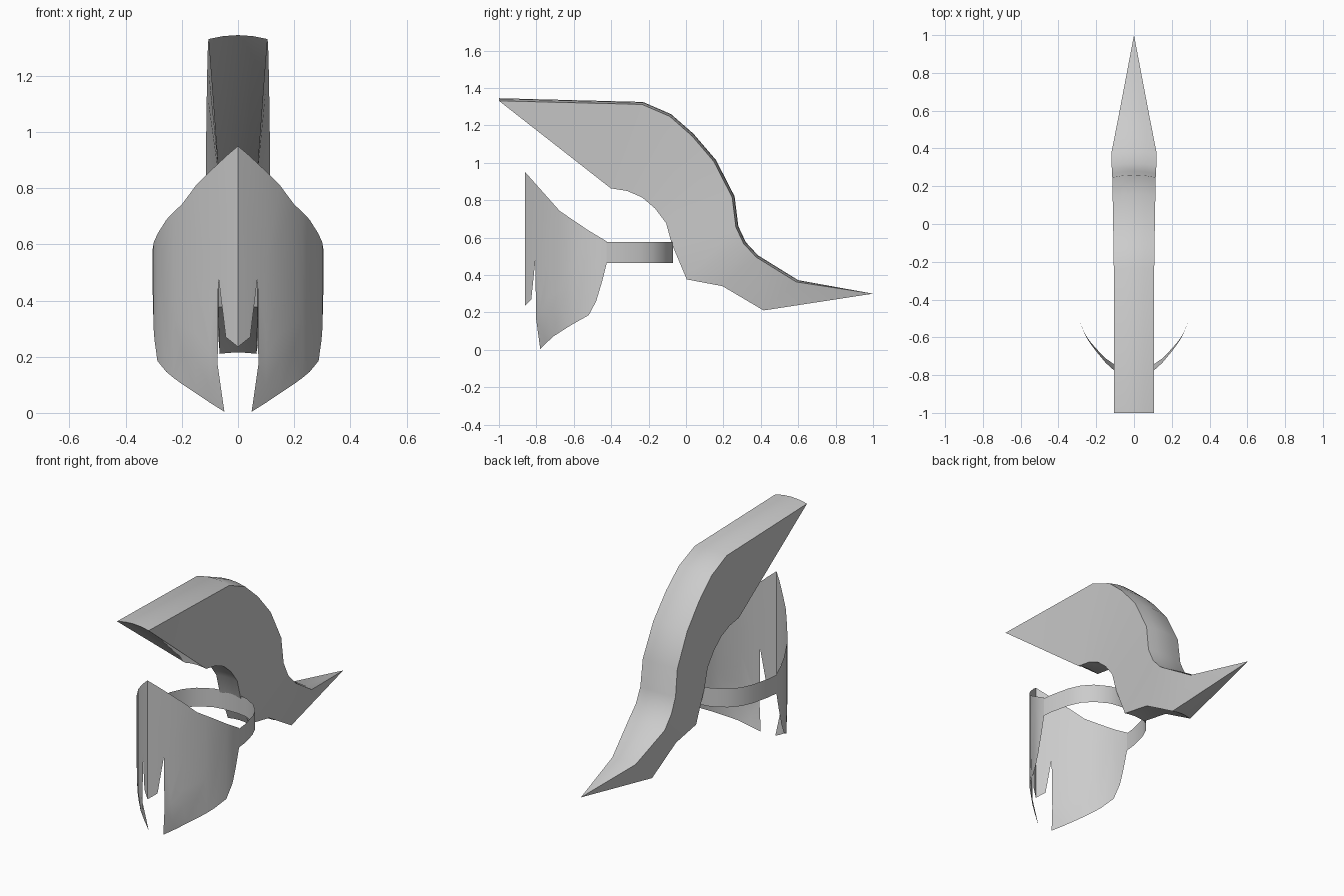
import bpy, bmesh
from mathutils import Vector

if "Cube" in bpy.data.objects:
    bpy.data.objects.remove(bpy.data.objects["Cube"], do_unlink=True)

metal = bpy.data.materials.new("plain grey")
metal.use_nodes = True
grey = (0.6, 0.6, 0.6, 1)
metal.diffuse_color = grey
metal.node_tree.nodes["Principled BSDF"].inputs["Base Color"].default_value = grey


def finish(bm, name, angle=0.6):
    mesh = bpy.data.meshes.new(name)
    bm.to_mesh(mesh)
    bm.free()
    obj = bpy.data.objects.new(name, mesh)
    bpy.context.collection.objects.link(obj)
    mesh.materials.append(metal)
    bpy.ops.object.select_all(action='DESELECT')
    obj.select_set(True)
    bpy.context.view_layer.objects.active = obj
    bpy.ops.object.shade_smooth_by_angle(angle=angle)
    return obj


def interp(points, t):
    for (a, fa), (b, fb) in zip(points, points[1:]):
        if t <= b:
            return fa + (fb - fa) * max(0, (t - a) / (b - a))
    return points[-1][1]


def face_outward(bm, centre):
    bm.normal_update()
    for f in bm.faces:
        away = f.calc_center_median() - centre
        if f.normal.x * away.x + f.normal.y * away.y < 0:
            f.normal_flip()


# Face mask: half outline as (depth, height), wrapped round a plan curve
plan = [(-.86, 0), (-.83, .04), (-.78, .10), (-.735, .15), (-.675, .20), (-.635, .23),
        (-.595, .255), (-.52, .287), (-.47, .30), (-.42, .305)]
outline = [(-.86, .95), (-.82, .893), (-.78, .84), (-.735, .795), (-.675, .742), (-.60, .69),
           (-.52, .637), (-.425, .58), (-.425, .46), (-.45, .36), (-.48, .26), (-.52, .185),
           (-.635, .125), (-.735, .07), (-.823, .004), (-.803, .17), (-.777, .38),
           (-.72, .382), (-.69, .395), (-.67, .42), (-.67, .45), (-.69, .48), (-.735, .498),
           (-.78, .498), (-.805, .485), (-.82, .46), (-.832, .38), (-.827, .27), (-.86, .235)]
bm = bmesh.new()
bm.faces.new([bm.verts.new((0, y, z)) for y, z in outline])
bmesh.ops.triangulate(bm, faces=bm.faces[:])
for y, _ in plan[1:-1]:
    bmesh.ops.bisect_plane(bm, geom=bm.verts[:] + bm.edges[:] + bm.faces[:],
                           plane_co=(0, y, 0), plane_no=(0, 1, 0), dist=1e-5)
for v in bm.verts:
    v.co.x = interp(plan, v.co.y)
    # cheek tips curl back
    v.co.y += .045 * (max(0, .18 - v.co.z) / .18) ** 1.3
twin = bmesh.ops.duplicate(bm, geom=bm.verts[:] + bm.edges[:] + bm.faces[:])["geom"]
for v in twin:
    if isinstance(v, bmesh.types.BMVert):
        v.co.x *= -1
bmesh.ops.remove_doubles(bm, verts=bm.verts[:], dist=1e-4)
face_outward(bm, Vector((0, -.4, 0)))
finish(bm, "face_mask")

# Head band: thin strip round the back of the head
half = [(.305, -.425), (.298, -.36), (.272, -.25), (.24, -.18), (.19, -.125), (.11, -.08), (.05, -.07)]
path = half + [(-x, y) for x, y in reversed(half)]
bm = bmesh.new()
rows = [[bm.verts.new((x, y, z)) for x, y in path] for z in (.463, .575)]
for i in range(len(path) - 1):
    bm.faces.new((rows[0][i], rows[0][i + 1], rows[1][i + 1], rows[1][i]))
face_outward(bm, Vector((0, -.42, 0)))
finish(bm, "head_band")

# Crest: lofted sections, each (top depth, top height, top half width, bottom the same)
sections = [(-1, 1.345, .105, -1, 1.34, .105), (-.23, 1.325, .107, -.4, .87, .07),
            (-.08, 1.26, .109, -.31, .855, .07), (.04, 1.155, .111, -.23, .82, .07),
            (.16, 1.015, .113, -.16, .76, .07), (.26, .82, .115, -.1, .68, .07),
            (.28, .66, .117, -.07, .57, .07), (.32, .575, .118, .01, .38, .07),
            (.385, .505, .12, .2, .345, .07), (.6, .372, .078, .42, .215, .065),
            (1, .3, 0, 1, .3, 0)]
bm = bmesh.new()
rings = []
for ty, tz, tw, by, bz, bw in sections:
    top, low = Vector((0, ty, tz)), Vector((0, by, bz))
    inward = (low - top).normalized() * (.014 if tw else 0)
    steps = (-1, -.5, 0, .5, 1)
    ring = [top + inward * s * s + Vector((s * tw, 0, 0)) for s in steps]
    if (top - low).length < .01:
        ring += ring[::-1]
    else:
        ring += [low + inward * s * s * .5 + Vector((s * bw, 0, 0)) for s in reversed(steps)]
    rings.append([bm.verts.new(p) for p in ring])
for a, b in zip(rings, rings[1:]):
    for i in range(len(a)):
        j = (i + 1) % len(a)
        bm.faces.new((a[i], a[j], b[j], b[i]))
bmesh.ops.remove_doubles(bm, verts=bm.verts[:], dist=1e-4)
bmesh.ops.recalc_face_normals(bm, faces=bm.faces[:])
finish(bm, "crest")
